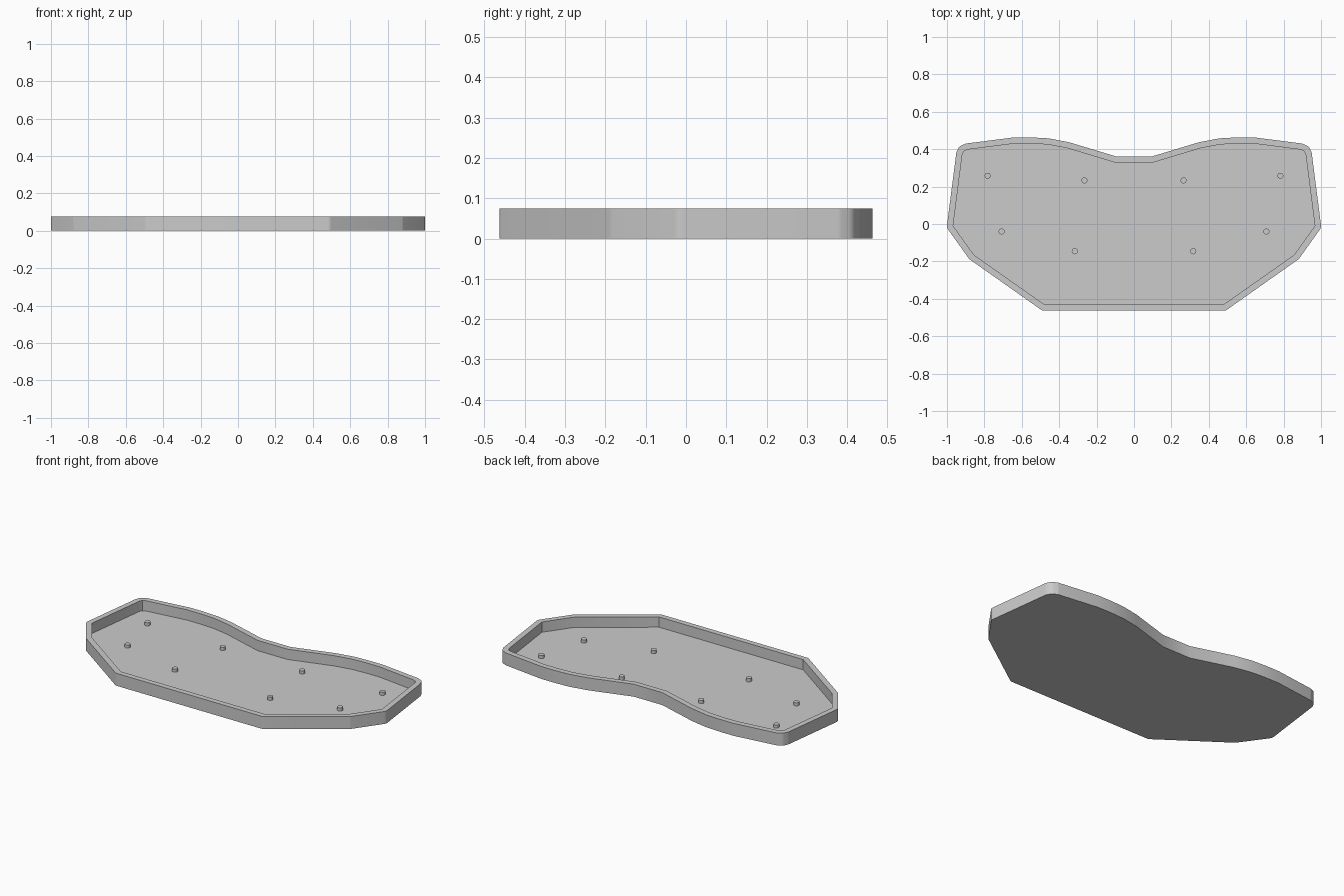
import bpy, bmesh, math
from mathutils import Vector

cube = bpy.data.objects.get("Cube")
if cube:
    bpy.data.objects.remove(cube, do_unlink=True)

HEIGHT, FLOOR, WALL = 0.075, 0.013, 0.033
PEG_RADIUS, PEG_HEIGHT = 0.016, 0.02

grey = bpy.data.materials.new("plain_grey")
grey.use_nodes = True
grey.diffuse_color = (0.6, 0.6, 0.6, 1)
grey.node_tree.nodes["Principled BSDF"].inputs["Base Color"].default_value = (0.6, 0.6, 0.6, 1)


def finish(bm, name):
    bmesh.ops.recalc_face_normals(bm, faces=bm.faces)
    mesh = bpy.data.meshes.new(name)
    bm.to_mesh(mesh)
    bm.free()
    mesh.materials.append(grey)
    obj = bpy.data.objects.new(name, mesh)
    bpy.context.collection.objects.link(obj)
    bpy.ops.object.select_all(action='DESELECT')
    obj.select_set(True)
    bpy.context.view_layer.objects.active = obj
    bpy.ops.object.shade_smooth_by_angle(angle=math.radians(30))
    return obj


# Inner wall outline, left half from front to back, then mirrored
half = [(0.48, -0.43), (0.857, -0.164), (0.967, -0.01), (0.918, 0.372),
        (0.91, 0.389), (0.89, 0.398), (0.64, 0.43), (0.55, 0.43),
        (0.46, 0.425), (0.355, 0.405), (0.10, 0.328)]
inner = [Vector(p) for p in half] + [Vector((-x, y)) for x, y in reversed(half)]


def offset_outline(points, dist, steps=4):
    """Outer and inner points in pairs; convex corners become arcs."""
    pairs = []
    for i, p in enumerate(points):
        a = (p - points[i - 1]).normalized()
        b = (points[(i + 1) % len(points)] - p).normalized()
        na, nb = Vector((a.y, -a.x)), Vector((b.y, -b.x))
        turn = math.atan2(a.cross(b), a.dot(b))
        if turn > math.radians(15):
            start = math.atan2(na.y, na.x)
            for k in range(steps + 1):
                t = start + turn * k / steps
                pairs.append((p + dist * Vector((math.cos(t), math.sin(t))), i))
        else:
            pairs.append((p + (na + nb) * dist / (1 + na.dot(nb)), i))
    return pairs


# Tray: base, outer wall, rim, inner wall and floor
bm = bmesh.new()
pairs = offset_outline(inner, WALL)
base = [bm.verts.new((p.x, p.y, 0)) for p, _ in pairs]
rim = [bm.verts.new((p.x, p.y, HEIGHT)) for p, _ in pairs]
lip = [bm.verts.new((p.x, p.y, HEIGHT)) for p in inner]
floor = [bm.verts.new((p.x, p.y, FLOOR)) for p in inner]
bm.faces.new(base[::-1])
bm.faces.new(floor)
for k in range(len(pairs)):
    n = (k + 1) % len(pairs)
    i, j = pairs[k][1], pairs[n][1]
    bm.faces.new((base[k], base[n], rim[n], rim[k]))
    ring = [rim[k], rim[n], lip[j]] + ([lip[i]] if i != j else [])
    bm.faces.new(ring)
for i in range(len(inner)):
    j = (i + 1) % len(inner)
    bm.faces.new((lip[i], lip[j], floor[j], floor[i]))
finish(bm, "tray")

# Pegs standing on the floor, in mirrored pairs
peg_spots = {"outer_back": (0.783, 0.258), "inner_back": (0.265, 0.233),
             "outer_front": (0.708, -0.04), "inner_front": (0.317, -0.146)}
for spot, (x, y) in peg_spots.items():
    for side, sign in (("left", 1), ("right", -1)):
        bm = bmesh.new()
        bmesh.ops.create_cone(bm, cap_ends=True, segments=24, radius1=PEG_RADIUS,
                              radius2=PEG_RADIUS, depth=PEG_HEIGHT)
        peg = finish(bm, f"{spot}_peg_{side}")
        peg.location = (sign * x, y, FLOOR + PEG_HEIGHT / 2 - 0.001)
